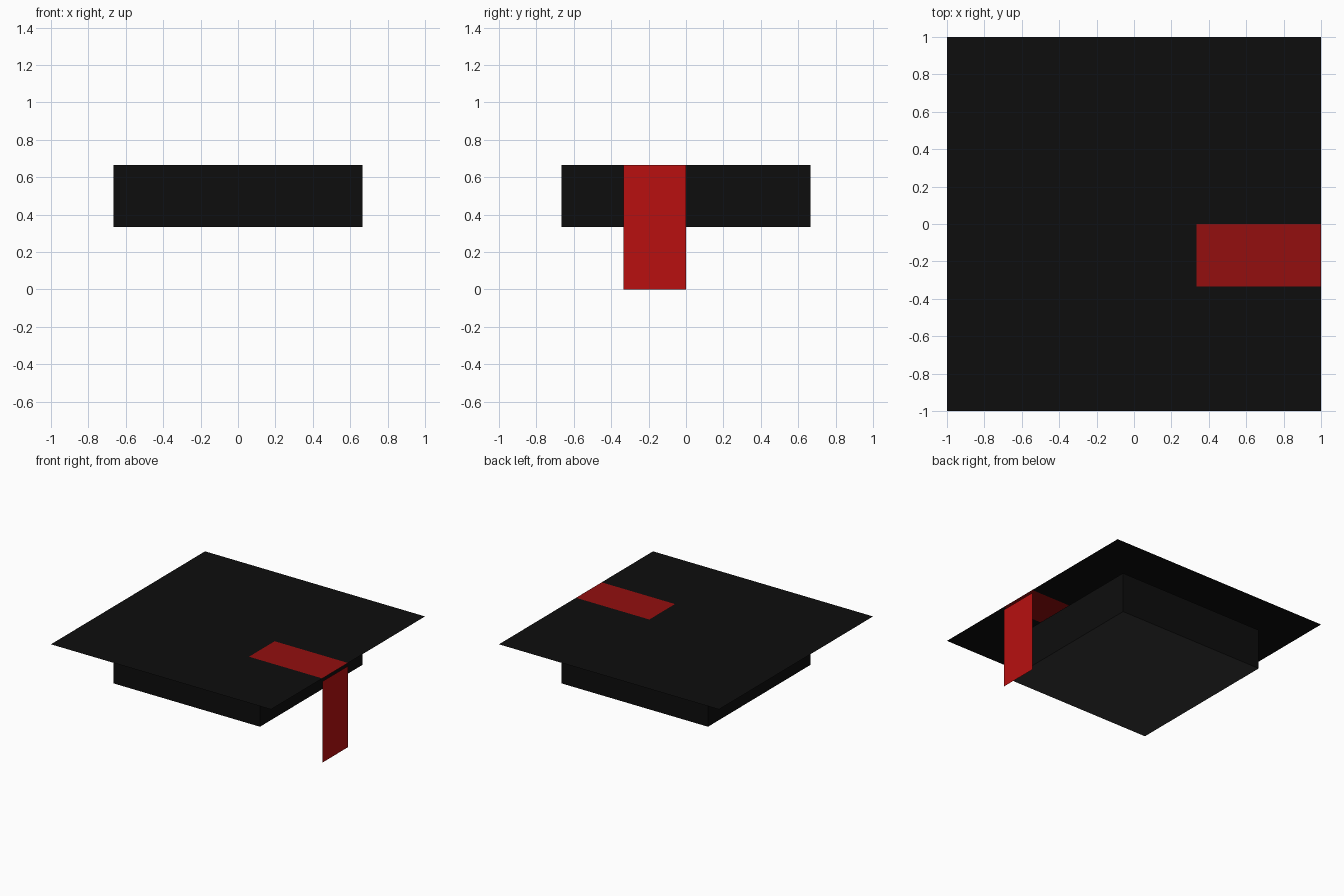
import bpy, bmesh
from mathutils import Matrix

cube = bpy.data.objects.get("Cube")
if cube:
    bpy.data.objects.remove(cube, do_unlink=True)

CELL = 1 / 3          # the design sits on a six-cell grid
BOARD_Z = 0.692


def material(name, color):
    m = bpy.data.materials.new(name)
    m.use_nodes = True
    m.diffuse_color = (*color, 1)
    m.node_tree.nodes["Principled BSDF"].inputs["Base Color"].default_value = (*color, 1)
    return m


black = material("black_cloth", (0.004, 0.004, 0.004))
grey = material("dark_grey_lining", (0.04, 0.04, 0.04))
deep_red = material("deep_red", (0.292, 0.0045, 0.0045))
red = material("bright_red", (0.48, 0.005, 0.005))


def finish(name, bm, mats, rule=lambda f: 0):
    for f in bm.faces:
        f.material_index = rule(f)
    mesh = bpy.data.meshes.new(name)
    bm.to_mesh(mesh)
    bm.free()
    for m in mats:
        mesh.materials.append(m)
    obj = bpy.data.objects.new(name, mesh)
    bpy.context.collection.objects.link(obj)
    return obj


# Flat square board, with the ribbon as red cells reaching the left edge
def on_ribbon(f):
    c = f.calc_center_median()
    return int(c.x > CELL and -CELL < c.y < 0)


bm = bmesh.new()
bmesh.ops.create_grid(bm, x_segments=6, y_segments=6, size=1,
                      matrix=Matrix.Translation((0, 0, BOARD_Z)))
finish("cap_board", bm, [black, deep_red], on_ribbon)

# Square head band, with a grey underside
bm = bmesh.new()
bmesh.ops.create_cube(bm, size=1, matrix=Matrix.Translation((0, 0, 1.5 * CELL))
                      @ Matrix.Diagonal((4 * CELL, 4 * CELL, CELL, 1)))
finish("head_band", bm, [black, grey], lambda f: int(f.normal.z < -0.5))

# Thin tassel hanging from the board's left edge
bm = bmesh.new()
corners = [(-CELL, 0), (0, 0), (0, 2 * CELL), (-CELL, 2 * CELL)]
bm.faces.new([bm.verts.new((1, y, z)) for y, z in corners])
finish("hanging_tassel", bm, [red])
